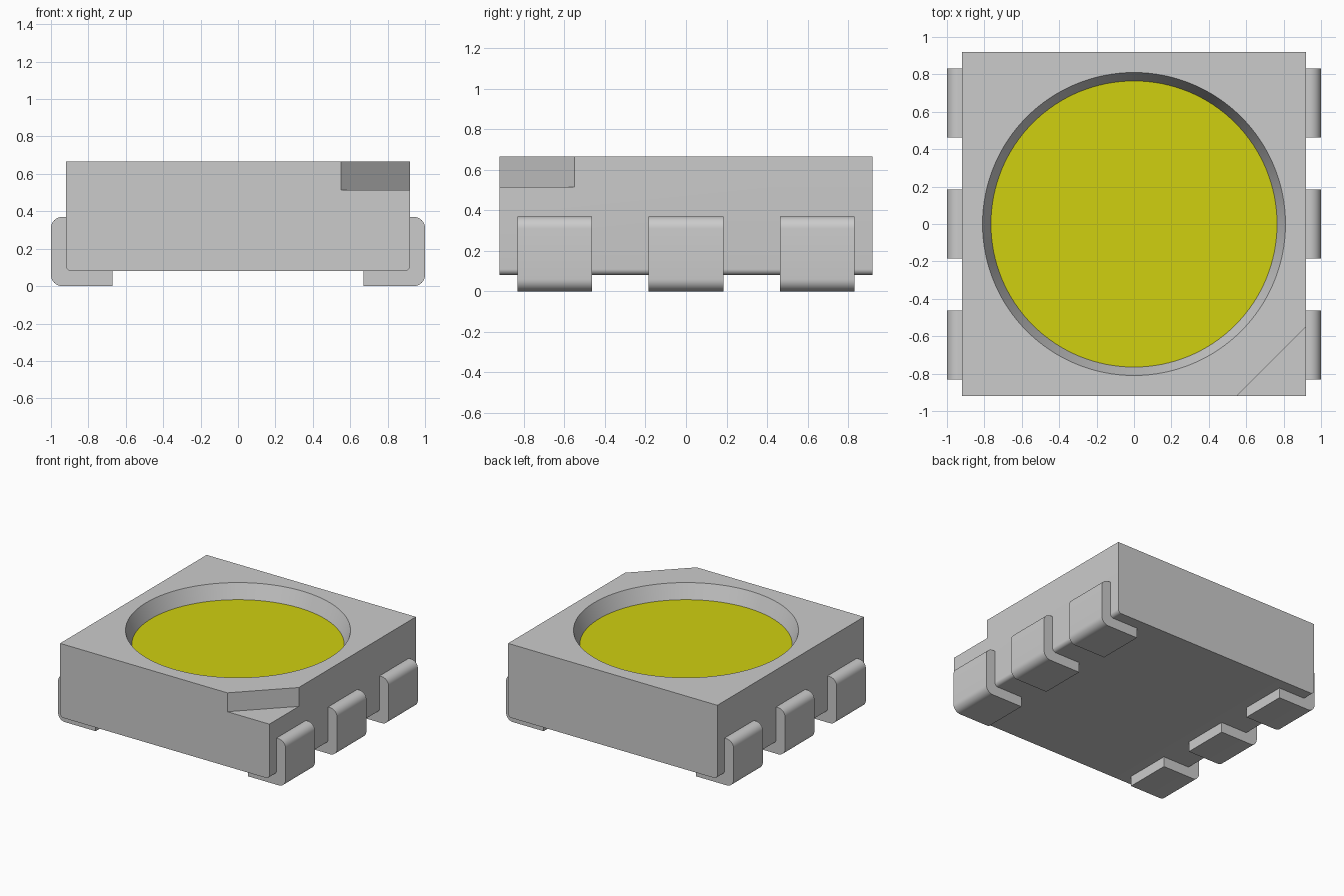
import bpy, bmesh, math

cube = bpy.data.objects.get("Cube")
if cube:
    bpy.data.objects.remove(cube, do_unlink=True)

HALF, BOTTOM, TOP = 0.92, 0.08, 0.665      # housing
RIM_R, FLOOR_R, FLOOR_Z = 0.81, 0.765, 0.55  # recess
NOTCH, NOTCH_Z = 0.37, 0.515               # corner mark


def material(name, rgb):
    m = bpy.data.materials.new(name)
    m.use_nodes = True
    m.diffuse_color = (*rgb, 1)
    bsdf = next(n for n in m.node_tree.nodes if n.type == 'BSDF_PRINCIPLED')
    bsdf.inputs["Base Color"].default_value = (*rgb, 1)
    return m


grey = material("light grey", (0.6, 0.6, 0.6))
yellow = material("phosphor yellow", (0.63, 0.63, 0.005))


def arc(cx, cz, r, start, end, steps=8):
    """Points on an arc, angles in degrees."""
    angles = [math.radians(start + (end - start) * i / steps) for i in range(steps + 1)]
    return [(cx + r * math.cos(a), cz + r * math.sin(a)) for a in angles]


def prism(name, points, place, mat):
    """Closed prism between two copies of an outline; place(p, end) gives 3D points."""
    bm = bmesh.new()
    a = [bm.verts.new(place(p, 0)) for p in points]
    b = [bm.verts.new(place(p, 1)) for p in points]
    bm.faces.new(a)
    bm.faces.new(b[::-1])
    n = len(points)
    for i in range(n):
        j = (i + 1) % n
        bm.faces.new((a[j], a[i], b[i], b[j]))
    bmesh.ops.recalc_face_normals(bm, faces=bm.faces)
    mesh = bpy.data.meshes.new(name)
    bm.to_mesh(mesh)
    bm.free()
    mesh.materials.append(mat)
    obj = bpy.data.objects.new(name, mesh)
    bpy.context.collection.objects.link(obj)
    return obj


def select(obj):
    bpy.ops.object.select_all(action='DESELECT')
    obj.select_set(True)
    bpy.context.view_layer.objects.active = obj


def smooth(obj):
    select(obj)
    bpy.ops.object.shade_smooth_by_angle(angle=math.radians(30))


def cut(obj, cutter):
    cutter.hide_render = True
    mod = obj.modifiers.new("cut", 'BOOLEAN')
    mod.operation, mod.solver, mod.object = 'DIFFERENCE', 'EXACT', cutter
    select(obj)
    bpy.ops.object.modifier_apply(modifier=mod.name)
    bpy.data.objects.remove(cutter, do_unlink=True)


# Housing: block with rounded lower side edges
r = 0.03
outline = (arc(-HALF + r, BOTTOM + r, r, 180, 270) + arc(HALF - r, BOTTOM + r, r, 270, 360)
           + [(HALF, TOP), (-HALF, TOP)])
housing = prism("housing", outline, lambda p, e: (p[0], HALF * (2 * e - 1), p[1]), grey)

# Conical recess, cut a little past the top and below the phosphor
circle = [(math.cos(a), math.sin(a)) for a in (2 * math.pi * i / 128 for i in range(128))]
slope = (RIM_R - FLOOR_R) / (TOP - FLOOR_Z)


def recess_point(p, end):
    z = (FLOOR_Z - 0.04, TOP + 0.1)[end]
    rad = FLOOR_R + slope * (z - FLOOR_Z)
    return (p[0] * rad, p[1] * rad, z)


cut(housing, prism("recess_cutter", circle, recess_point, grey))

# Chamfered step marking the front left corner
c, over = HALF - NOTCH, 0.1
corner = [(HALF + over, -c + over), (c - over, -HALF - over), (HALF + over, -HALF - over)]
cut(housing, prism("notch_cutter", corner,
                   lambda p, e: (p[0], p[1], (NOTCH_Z, TOP + 0.1)[e]), grey))
smooth(housing)

# Phosphor fill seated in the recess
prism("phosphor_disc", circle,
      lambda p, e: (p[0] * FLOOR_R, p[1] * FLOOR_R, (FLOOR_Z - 0.039, FLOOR_Z)[e]), yellow)

# Six bent contact leads, three on each side
R = 0.06
lead = ([(0.67, 0.0)] + arc(1 - R, R, R, -90, 0) + arc(1 - R, 0.37 - R, R, 0, 90)
        + [(HALF, 0.37)] + arc(HALF - r, BOTTOM + r, r, 0, -90) + [(0.67, BOTTOM)])
for side, sx in (("left", 1), ("right", -1)):
    for place, y in (("front", -0.647), ("middle", 0.0), ("back", 0.647)):
        smooth(prism(f"{side}_{place}_lead", lead,
                     lambda p, e: (sx * p[0], y + 0.184 * (2 * e - 1), p[1]), grey))
